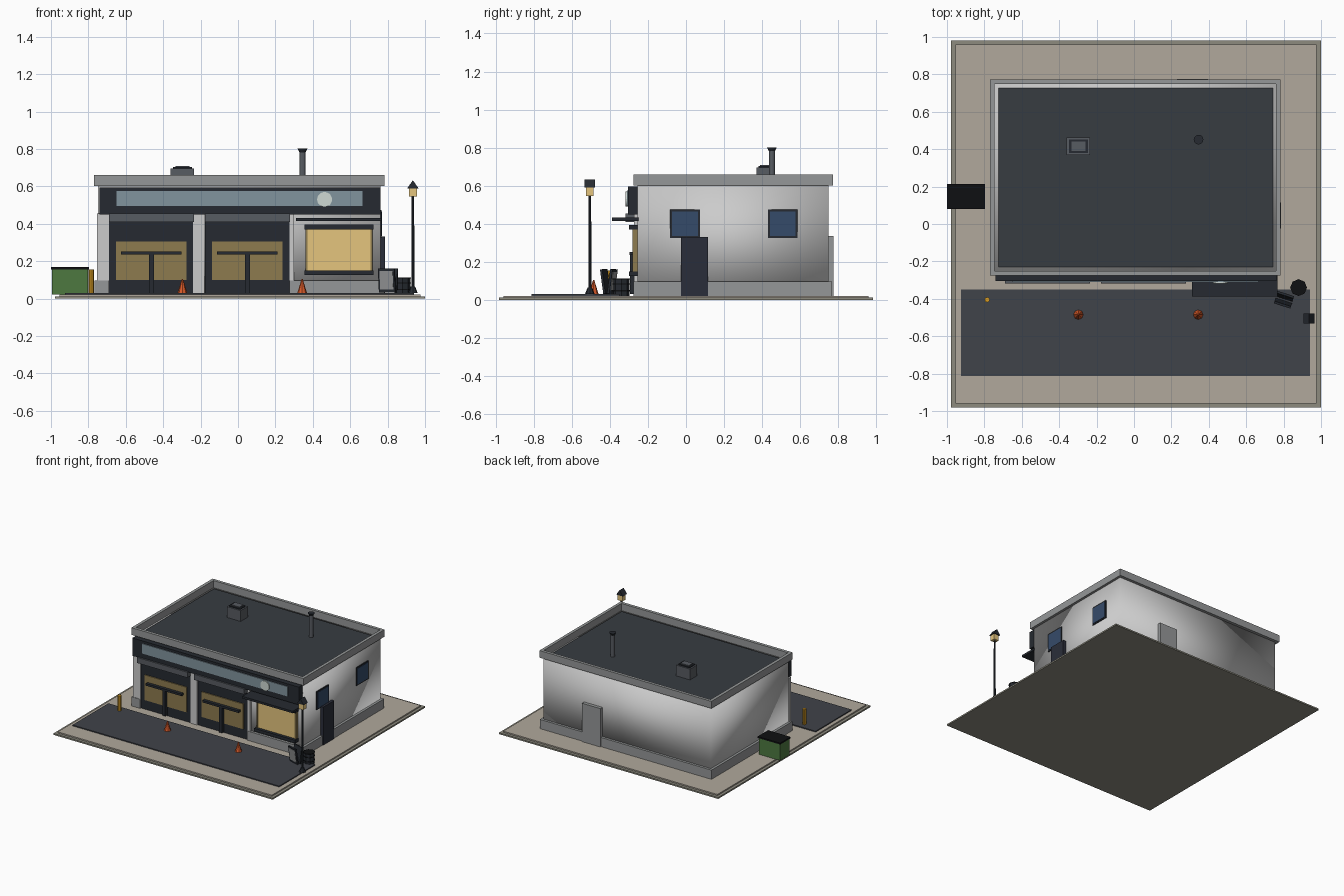
import bpy, bmesh, math
from mathutils import Matrix, Vector

mats = {}

def mat(name, rgb):
    # colours are given as 0-255 screen values
    m = bpy.data.materials.new(name)
    m.diffuse_color = [(c / 255) ** 2.2 for c in rgb] + [1]
    mats[name] = m

for n, c in {
    "paving": (175, 167, 155), "kerb": (140, 138, 126), "asphalt": (66, 69, 75),
    "wall": (190, 193, 192), "trim": (148, 150, 151), "roof": (58, 62, 67),
    "dark": (42, 46, 52), "black": (22, 23, 25), "metal": (88, 92, 98),
    "sign": (128, 146, 156), "pale": (205, 215, 210), "door_glass": (140, 122, 80),
    "lit_glass": (228, 196, 125), "blue_glass": (56, 76, 105), "green": (78, 120, 66),
    "yellow": (215, 155, 40), "orange": (215, 90, 45), "side_door": (46, 49, 60),
}.items():
    mat(n, c)

def finish(name, bm, m):
    bmesh.ops.recalc_face_normals(bm, faces=bm.faces)
    me = bpy.data.meshes.new(name)
    bm.to_mesh(me)
    bm.free()
    ob = bpy.data.objects.new(name, me)
    bpy.context.collection.objects.link(ob)
    if m:
        me.materials.append(mats[m])
    return ob

def box(name, x0, x1, y0, y1, z0, z1, m=None):
    bm = bmesh.new()
    bmesh.ops.create_cube(bm, size=1)
    for v in bm.verts:
        v.co = Vector(((x0 + x1) / 2 + v.co.x * (x1 - x0),
                       (y0 + y1) / 2 + v.co.y * (y1 - y0),
                       (z0 + z1) / 2 + v.co.z * (z1 - z0)))
    return finish(name, bm, m)

def lathe(name, x, y, z0, z1, r0, r1, n, m, axis="Z"):
    bm = bmesh.new()
    bmesh.ops.create_cone(bm, cap_ends=True, segments=n, radius1=r0, radius2=r1, depth=z1 - z0)
    ob = finish(name, bm, m)
    ob.location = (x, y, (z0 + z1) / 2)
    return ob

# ground: kerb slab, paving and forecourt
box("kerb_slab", -0.978, 1.0, -0.982, 0.982, 0, 0.012, "kerb")
box("paving", -0.955, 0.977, -0.959, 0.959, 0.012, 0.022, "paving")
box("forecourt", -0.925, 0.94, -0.812, -0.35, 0.022, 0.03, "asphalt")

# building shell
wall = box("walls", -0.748, 0.762, -0.255, 0.748, 0.02, 0.602, "wall")
for p in wall.data.polygons:
    p.use_smooth = True
box("plinth_back", -0.768, 0.782, 0.74, 0.768, 0.02, 0.097, "trim")
box("plinth_left", -0.768, -0.74, -0.272, 0.768, 0.02, 0.097, "trim")
box("plinth_right", 0.755, 0.782, -0.272, 0.768, 0.02, 0.097, "trim")
box("plinth_front_left", -0.768, -0.69, -0.275, -0.25, 0.02, 0.097, "trim")
box("plinth_front_right", 0.275, 0.782, -0.275, -0.25, 0.02, 0.097, "trim")
box("roof_deck", -0.725, 0.742, -0.23, 0.727, 0.598, 0.607, "roof")

# parapet ring
for name, a in {
    "front": (-0.77, 0.782, -0.275, -0.25), "back": (-0.77, 0.782, 0.748, 0.772),
    "left": (-0.77, -0.745, -0.25, 0.748), "right": (0.758, 0.782, -0.25, 0.748)}.items():
    box("parapet_" + name, *a, 0.602, 0.66, "trim")

# front pillars
for i, (a, b) in enumerate([(-0.755, -0.69), (-0.24, -0.18), (0.275, 0.30)]):
    box(f"pillar_{i}", a, b, -0.272, -0.25, 0.02, 0.455, "wall")

# garage doors with header, glazing and T-shaped bars
for i, cx in enumerate((-0.463, 0.05)):
    box(f"garage_door_{i}", cx - 0.227, cx + 0.227, -0.265, -0.25, 0.022, 0.455, "dark")
    box(f"door_header_{i}", cx - 0.227, cx + 0.227, -0.317, -0.25, 0.41, 0.455, "metal")
    box(f"door_glazing_{i}", cx - 0.188, cx + 0.188, -0.273, -0.26, 0.10, 0.305, "door_glass")
    box(f"door_bar_{i}", cx - 0.162, cx + 0.162, -0.298, -0.27, 0.235, 0.252, "dark")
    box(f"door_post_{i}", cx - 0.013, cx + 0.013, -0.295, -0.268, 0.03, 0.245, "dark")

# fascia sign with round lamp
box("fascia", -0.74, 0.762, -0.304, -0.25, 0.45, 0.595, "dark")
box("fascia_panel", -0.65, 0.665, -0.31, -0.30, 0.495, 0.575, "sign")
disc = lathe("fascia_disc", 0.463, -0.31, 0.53 - 0.007, 0.53 + 0.007, 0.04, 0.04, 20, "pale")
disc.rotation_euler.x = math.pi / 2

# office window and canopy
box("office_glass", 0.37, 0.71, -0.275, -0.25, 0.145, 0.375, "lit_glass")
for n, a, b in (("head", 0.37, 0.395), ("sill", 0.125, 0.15)):
    box("office_" + n, 0.355, 0.725, -0.30, -0.25, a, b, "dark")
for i, x in enumerate((0.362, 0.708)):
    box(f"office_jamb_{i}", x, x + 0.01, -0.28, -0.25, 0.15, 0.37, "door_glass")
box("office_canopy", 0.31, 0.766, -0.388, -0.25, 0.415, 0.432, "dark")

# right side windows and door, back door
for i, y in enumerate((-0.005, 0.508)):
    box(f"side_window_frame_{i}", 0.755, 0.768, y - 0.078, y + 0.078, 0.325, 0.475, "dark")
    box(f"side_window_glass_{i}", 0.76, 0.771, y - 0.068, y + 0.068, 0.335, 0.465, "blue_glass")
box("side_door", 0.755, 0.787, -0.025, 0.115, 0.022, 0.332, "side_door")
box("back_door", 0.23, 0.395, 0.74, 0.776, 0.022, 0.335, "trim")

# roof vent and flue
box("vent_box", -0.36, -0.235, 0.37, 0.462, 0.60, 0.695, "metal")
box("vent_lid", -0.348, -0.247, 0.38, 0.452, 0.695, 0.703, "dark")
box("vent_cap", -0.335, -0.26, 0.39, 0.442, 0.70, 0.71, "metal")
lathe("flue", 0.345, 0.451, 0.60, 0.79, 0.016, 0.016, 12, "metal")
lathe("flue_cap", 0.345, 0.451, 0.782, 0.802, 0.016, 0.026, 12, "dark")

# waste container
box("container", -0.995, -0.803, 0.087, 0.208, 0.022, 0.158, "green")
box("container_lid", -1.0, -0.797, 0.08, 0.214, 0.156, 0.168, "black")

# bollard and traffic cones
lathe("bollard", -0.785, -0.405, 0.022, 0.155, 0.014, 0.014, 8, "yellow")
for i, x in enumerate((-0.297, 0.343)):
    lathe(f"cone_{i}", x, -0.485, 0.03, 0.105, 0.026, 0.003, 8, "orange")

# street lamp
LX, LY = 0.935, -0.505
lathe("lamp_base", LX, LY, 0.03, 0.065, 0.026, 0.012, 8, "dark")
lathe("lamp_post", LX, LY, 0.06, 0.55, 0.008, 0.007, 8, "dark")
box("lamp_lantern", LX - 0.022, LX + 0.022, LY - 0.02, LY + 0.02, 0.545, 0.592, "lit_glass")
bm = bmesh.new()
f = bm.faces.new([bm.verts.new((LX + dx, LY - 0.027, z))
                  for dx, z in ((-0.03, 0.59), (0.03, 0.59), (0, 0.633))])
r = bmesh.ops.extrude_face_region(bm, geom=[f])
bmesh.ops.translate(bm, vec=(0, 0.054, 0),
                    verts=[g for g in r["geom"] if isinstance(g, bmesh.types.BMVert)])
finish("lamp_roof", bm, "dark")

# barrel with hoops
lathe("barrel", 0.88, -0.34, 0.022, 0.112, 0.042, 0.042, 8, "dark")
for i, z in enumerate((0.045, 0.08, 0.108)):
    lathe(f"barrel_hoop_{i}", 0.88, -0.34, z, z + 0.006, 0.045, 0.045, 8, "black")

# two-panel pavement board, turned towards the road
turn = Matrix.Translation((0.802, -0.405, 0.03)) @ Matrix.Rotation(math.radians(-18), 4, "Z")
for i, s in enumerate((-1, 1)):
    lean = turn @ Matrix.Translation((0, s * 0.01, 0)) @ Matrix.Rotation(-s * 0.14, 4, "X")
    box(f"board_{i}", -0.046, 0.046, -0.006, 0.006, 0.003, 0.132, "dark").matrix_world = lean
    a, b = sorted((s * 0.004, s * 0.0085))
    box(f"board_face_{i}", -0.037, 0.037, a, b, 0.02, 0.12, "trim").matrix_world = lean
